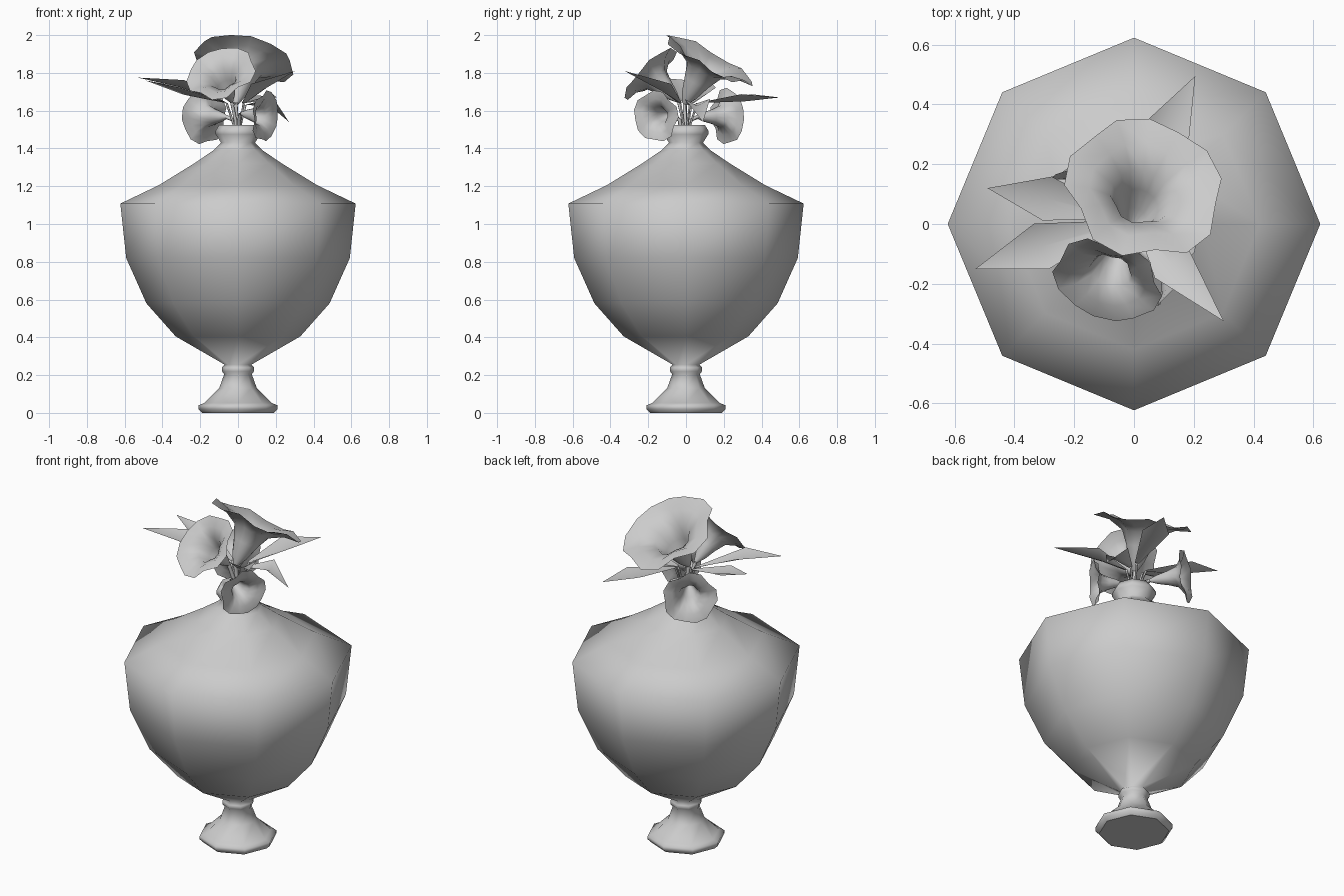
import bpy, bmesh, math
from mathutils import Vector

if "Cube" in bpy.data.objects:
    bpy.data.objects.remove(bpy.data.objects["Cube"])

stone = bpy.data.materials.new("light_grey")
stone.diffuse_color = (0.6, 0.6, 0.6, 1)
stone.use_nodes = True
stone.node_tree.nodes["Principled BSDF"].inputs["Base Color"].default_value = stone.diffuse_color


def make(name, bm, smooth=True):
    me = bpy.data.meshes.new(name)
    bm.to_mesh(me)
    bm.free()
    me.materials.append(stone)
    for p in me.polygons:
        p.use_smooth = smooth
    ob = bpy.data.objects.new(name, me)
    bpy.context.collection.objects.link(ob)
    return ob


def loft(bm, rings):
    """Bridge successive rings of points with quads."""
    loops = [[bm.verts.new(p) for p in ring] for ring in rings]
    n = len(loops[0])
    for a, b in zip(loops, loops[1:]):
        for i in range(n):
            j = (i + 1) % n
            bm.faces.new((a[i], a[j], b[j], b[i]))
    return loops


# Eight-sided urn: foot, stem collar, body, shoulder, lip and inner neck
profile = [(0.19, 0.0), (0.21, 0.02), (0.21, 0.04), (0.18, 0.052), (0.10, 0.13),
           (0.073, 0.205), (0.085, 0.22), (0.085, 0.24), (0.07, 0.255),
           (0.33, 0.405), (0.485, 0.58), (0.592, 0.82), (0.623, 1.108),
           (0.42, 1.205), (0.23, 1.322), (0.13, 1.39), (0.09, 1.43),
           (0.118, 1.475), (0.118, 1.495), (0.10, 1.525), (0.075, 1.52), (0.06, 1.42)]
bm = bmesh.new()
loops = loft(bm, [[(r * math.cos(k * math.pi / 4), r * math.sin(k * math.pi / 4), z)
                   for k in range(8)] for r, z in profile])
base = bm.faces.new(loops[0][::-1])
bm.faces.new(loops[-1])
bmesh.ops.split_edges(bm, edges=base.edges[:])
make("urn", bm)


# Trumpet flowers: narrow tube opening to a five-lobed rim
def flower(name, centre, normal, radius, depth, turn):
    c, n = Vector(centre), Vector(normal).normalized()
    u = n.orthogonal().normalized()
    v = n.cross(u)
    bm = bmesh.new()
    rings = []
    for r, d, wave in [(0.05, 1, 0), (0.16, 0.8, 0), (0.26, 0.5, 0),
                       (0.38, 0.22, 0.02), (0.66, 0.05, 0.04), (0.97, 0, 0.07)]:
        ring = []
        for k in range(15):
            a = turn + k * math.tau / 15
            notch = -1 if k % 3 == 0 else 0.5
            rr = radius * (r + wave * notch)
            lift = radius * wave * notch * 0.8
            ring.append(c - n * (depth * d + lift) + (u * math.cos(a) + v * math.sin(a)) * rr)
        rings.append(ring)
    loft(bm, rings)
    make(name, bm)
    return c - n * depth


flowers = [("top_flower", (0.035, 0.12, 1.87), (0.2, 0.55, 1), 0.27, 0.27, 0.2),
           ("front_flower", (-0.09, -0.19, 1.80), (-0.25, -0.68, 0.68), 0.19, 0.22, 0.5),
           ("right_flower", (0.145, -0.16, 1.57), (0.86, -0.5, -0.1), 0.137, 0.15, 0.1),
           ("back_flower", (-0.18, 0.22, 1.57), (-0.6, 0.8, 0.02), 0.15, 0.2, 0.8)]
ends = [flower(*f) for f in flowers]


# Thin stalks from the neck up to each flower and leaf
def stalk(name, start, mid, end, r=0.009):
    cu = bpy.data.curves.new(name, 'CURVE')
    cu.dimensions = '3D'
    cu.bevel_depth = r
    cu.bevel_resolution = 0
    sp = cu.splines.new('POLY')
    sp.points.add(2)
    for p, q in zip(sp.points, (start, mid, end)):
        p.co = (*q, 1)
    cu.materials.append(stone)
    bpy.context.collection.objects.link(bpy.data.objects.new(name, cu))


for f, e in zip(flowers, ends):
    stalk(f[0] + "_stalk", (e.x * 0.2, e.y * 0.2, 1.42),
          (e.x * 0.4, e.y * 0.4, 1.55), e, 0.011)


# Pointed leaves folded along the midrib: root, widest point, tip, half width
def leaf(name, root, mid, tip, half):
    root, mid, tip = Vector(root), Vector(mid), Vector(tip)
    side = (tip - root).cross(Vector((0, 0, 1))).normalized()
    bm = bmesh.new()
    rib = [bm.verts.new(p) for p in (root, mid - Vector((0, 0, 0.025)), tip)]
    for s in (-1, 1):
        near = bm.verts.new(root + side * s * 0.012)
        wide = bm.verts.new(mid + side * s * half + Vector((0, 0, 0.012)))
        quads = [(rib[0], near, wide, rib[1]), (rib[1], wide, rib[2])]
        for q in quads:
            bm.faces.new(q if s > 0 else q[::-1])
    make(name, bm)
    stalk(name + "_stalk", (0, 0, 1.44), (root.x * 0.5, root.y * 0.5, 1.55), root, 0.006)


leaf("left_front_leaf", (-0.06, 0.0, 1.64), (-0.31, -0.075, 1.75), (-0.53, -0.15, 1.775), 0.08)
leaf("left_back_leaf", (-0.06, 0.03, 1.64), (-0.29, 0.085, 1.71), (-0.49, 0.12, 1.76), 0.075)
leaf("right_front_leaf", (0.03, -0.03, 1.64), (0.125, -0.13, 1.73), (0.30, -0.325, 1.81), 0.075)
leaf("back_leaf", (0.03, 0.06, 1.64), (0.115, 0.32, 1.675), (0.205, 0.495, 1.67), 0.075)
leaf("right_leaf", (0.04, 0.02, 1.63), (0.17, 0.06, 1.65), (0.27, 0.09, 1.54), 0.07)
